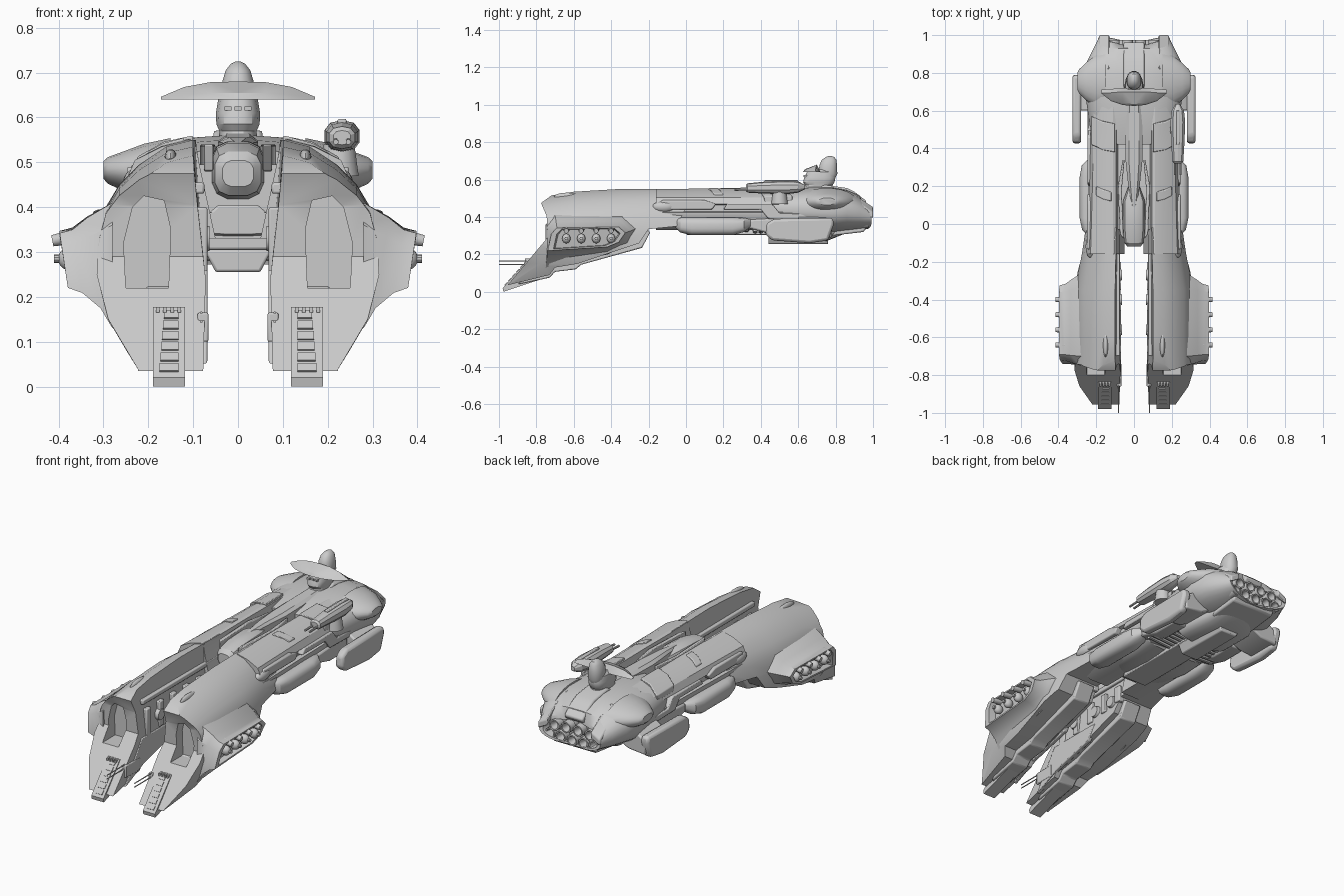
import bpy, bmesh, math
from mathutils import Vector

def finish(name, bm, mirror=False, bevel=0, angle=30):
    bmesh.ops.recalc_face_normals(bm, faces=bm.faces)
    me = bpy.data.meshes.new(name)
    bm.to_mesh(me)
    bm.free()
    ob = bpy.data.objects.new(name, me)
    bpy.context.collection.objects.link(ob)
    shade(ob, angle)
    if bevel:
        b = ob.modifiers.new("bevel", 'BEVEL')
        b.width, b.segments, b.limit_method = bevel, 2, 'ANGLE'
    if mirror:
        ob.modifiers.new("mirror", 'MIRROR')
    return ob

def shade(ob, angle=30):
    for p in ob.data.polygons:
        p.use_smooth = True
    ob.data.set_sharp_from_angle(angle=math.radians(angle))

def loft(name, rings, **kw):
    bm = bmesh.new()
    vs = [[bm.verts.new(p) for p in r] for r in rings]
    n = len(rings[0])
    for a, b in zip(vs, vs[1:]):
        for i in range(n):
            bm.faces.new((a[i], a[(i + 1) % n], b[(i + 1) % n], b[i]))
    bm.faces.new(vs[0])
    bm.faces.new(vs[-1])
    return finish(name, bm, **kw)

def prism(name, poly, axis, a, b, **kw):
    # extrude a 2D polygon: axis x -> (y,z), y -> (x,z), z -> (x,y)
    put = {'x': lambda p, t: (t, p[0], p[1]), 'y': lambda p, t: (p[0], t, p[1]),
           'z': lambda p, t: (p[0], p[1], t)}[axis]
    return loft(name, [[put(p, a) for p in poly], [put(p, b) for p in poly]], **kw)

def box(name, x, y, z, **kw):
    return prism(name, [(x[0], y[0]), (x[1], y[0]), (x[1], y[1]), (x[0], y[1])], 'z', *z, **kw)

def oval(c, rx, rz, n=20, e=2.0):
    # superellipse in two axes
    out = []
    for i in range(n):
        t = 2 * math.pi * (i + .5) / n
        s, k = math.sin(t), math.cos(t)
        out.append((c[0] + rx * math.copysign(abs(k) ** (2 / e), k),
                    c[1] + rz * math.copysign(abs(s) ** (2 / e), s)))
    return out

def body(name, secs, n=20, e=2.0, **kw):
    # rings along y: (y, cx, cz, rx, rz)
    return loft(name, [[(x, y, z) for x, z in oval((cx, cz), rx, rz, n, e)]
                       for y, cx, cz, rx, rz in secs], **kw)

def tube(name, p, q, r1, r2=None, n=12, **kw):
    p, q = Vector(p), Vector(q)
    rot = (q - p).to_track_quat('Z', 'Y')
    ring = lambda c, r: [c + rot @ Vector((x, y, 0)) for x, y in oval((0, 0), r, r, n)]
    return loft(name, [ring(p, r1), ring(q, r2 or r1)], **kw)

def ball(name, c, r, **kw):
    bm = bmesh.new()
    bmesh.ops.create_uvsphere(bm, u_segments=20, v_segments=12, radius=1)
    for v in bm.verts:
        v.co = Vector(c) + Vector(v.co[i] * r[i] for i in range(3))
    return finish(name, bm, **kw)

def boolean(ob, cutter, op):
    m = ob.modifiers.new("cut", 'BOOLEAN')
    m.object, m.operation, m.solver = cutter, op, 'EXACT'
    bpy.context.view_layer.objects.active = ob
    bpy.ops.object.modifier_apply(modifier=m.name)
    bpy.data.objects.remove(cutter)
    shade(ob)

# Forward prongs: swept cross-section trimmed by the side profile
outline = [(.08, -.05), (.20, -.05), (.225, .04), (.29, .15), (.315, .25), (.31, .33), (.295, .40),
           (.265, .45), (.22, .495), (.16, .535), (.10, .55), (.09, .42), (.072, .24)]
def prong_ring(y, sx, dz):
    return [(.07 + (x - .07) * sx, y, z + dz * max(0, (z - .3) / .25)) for x, z in outline]
prong = loft("prong", [prong_ring(-1, .99, -.05), prong_ring(-.78, 1, -.045), prong_ring(-.6, 1, -.015),
                       prong_ring(-.35, 1, 0), prong_ring(-.15, .86, 0), prong_ring(.03, .76, 0)])
side = [(-.775, .475), (-.745, .405), (-.74, .29), (-.955, .035), (-.73, .09), (-.70, .13), (-.58, .15),
        (-.25, .26), (-.20, .335), (-.05, .35), (0, .45), (-.03, .6), (-.6, .6)]
boolean(prong, prism("side_trim", side, 'x', -.1, .5), 'INTERSECT')
boolean(prong, prism("intake_cut", [(.155, .22), (.25, .22), (.255, .32), (.235, .40), (.21, .425), (.165, .415),
                                    (.15, .35)], 'y', -1.0, -.69), 'DIFFERENCE')
prong.modifiers.new("mirror", 'MIRROR')

# Keels and front feet with steps
prism("prong_keel", [(-.90, .04), (-.73, .075), (-.70, .107), (-.59, .12), (-.56, .145), (-.235, .235), (-.19, .32),
                     (-.3, .36), (-.7, .22)], 'x', .105, .205, mirror=True, bevel=.006)
prism("prong_lower_rail", [(-.86, .05), (-.70, .12), (-.45, .18), (-.4, .26), (-.72, .26)], 'x', .068, .09,
      mirror=True, bevel=.004)
prism("front_foot", [(-.976, 0), (-.98, .02), (-.84, .178), (-.80, .17), (-.75, .075)], 'x', .118, .19, mirror=True)
for i in range(6):
    def slope(t, h):
        return (-.98 + .14 * t - .73 * h, .02 + .158 * t + .684 * h)
    a, b = .08 + i * .15, .19 + i * .15
    prism("foot_step", [slope(a, -.005), slope(a, .004), slope(b, .004), slope(b, -.005)], 'x',
          .133, .175 - i * .002, mirror=True)
for i in range(4):
    box("foot_stud", (.127 + i * .016, .135 + i * .016), (-.86, -.82), (.165, .178), mirror=True)

# Inner nose guns and inner wall machinery
box("nose_gun_block", (.066, .09), (-.86, -.74), (.10, .165), mirror=True, bevel=.004)
for z in (.145, .165):
    tube("nose_gun", (.082, -.85, z), (.082, -1.0, z), .003, n=6, mirror=True)
for i in range(5):
    box("inner_rib", (.068, .10), (-.68 + i * .11, -.64 + i * .11), (.25 + i * .015, .40), mirror=True, bevel=.005)
for y in (-.56, -.40, -.27):
    tube("inner_drum", (.09, y, .33), (.064, y, .33), .035, .028, n=16, mirror=True)
box("inner_ledge", (.075, .12), (-.70, -.05), (.43, .455), mirror=True, bevel=.005)

# Broadside gun pods with hollow mouths
mouth = [(-.74, .22), (-.72, .31), (-.69, .342), (-.36, .347), (-.325, .315), (-.36, .265), (-.42, .24)]
root = [(-.75, .13), (-.75, .36), (-.70, .41), (-.34, .41), (-.26, .34), (-.29, .26), (-.42, .20)]
def pod_ring(x, t, s=1.0, lean=.15):
    pts = [(a[0] + (b[0] - a[0]) * t, a[1] + (b[1] - a[1]) * t) for a, b in zip(root, mouth)]
    cy, cz = sum(p[0] for p in pts) / 7, sum(p[1] for p in pts) / 7
    return [(x + lean * (z - cz), cy + (y - cy) * s, cz + (z - cz) * s) for y, z in pts]
loft("broadside_pod", [pod_ring(.28, 0, 1, 0), pod_ring(.325, .5), pod_ring(.36, .88), pod_ring(.39, 1),
                       pod_ring(.39, 1, .86), pod_ring(.355, 1, .82)], mirror=True, angle=40)
for i in range(4):
    y = -.64 + i * .08
    ball("broadside_turret", (.375, y, .285), (.026, .022, .026), mirror=True)
    tube("broadside_barrel", (.37, y, .285), (.41, y, .285), .009, n=10, mirror=True)
    tube("broadside_hood", (.33, y, .342), (.414, y, .325), .02, .013, n=12, mirror=True)

# Small blisters on top of the prongs
ball("prong_blister", (.15, -.635, .508), (.014, .07, .022), mirror=True)
ball("shoulder_scoop", (.23, -.12, .455), (.026, .06, .03), mirror=True)

# Middle hull halves with the dorsal channel between them
hull = lambda y, xo, zt: [(x, y, z) for x, z in [
    (.05, .33), (.16, .33), (xo - .03, .355), (xo, .41), (xo, .425), (xo - .025, .43), (xo - .025, .465),
    (xo - .005, .47), (xo - .02, .505), (.17, zt - .015), (.11, zt), (.095, zt - .005), (.085, .49)]]
loft("mid_hull", [hull(-.16, .25, .55), hull(.2, .24, .552), hull(.45, .235, .55), hull(.62, .235, .55)], mirror=True)
box("channel_floor", (-.1, .1), (-.03, .62), (.33, .495))
# Sloping deck plates that follow the hull top
loft("deck_plate", [[(x, y + dy, z) for x, dy, z in ((.10, 0, .50), (.10, 0, .56), (.165, .01, .546),
     (.225, .04, .512), (.225, .04, .48))] for y in (.38, .53)], mirror=True, bevel=.004)
loft("fore_deck_plate", [[(.12, y, .5), (.12, y, .555), (.165, y + .01, .543), (.20, y + .03, .525), (.20, y + .03, .5)]
     for y in (.12, .17)], mirror=True, bevel=.004)
prism("side_armor", [(-.15, .44), (-.13, .49), (.10, .49), (.16, .47), (.14, .44)], 'x', .20, .248,
      mirror=True, bevel=.006)
prism("side_strip", [(.20, .44), (.22, .47), (.46, .47), (.50, .42), (.66, .42), (.66, .385), (.44, .39), (.40, .44)],
      'x', .18, .245, mirror=True, bevel=.005)
for i in range(5):
    tube("belly_pipe", (.06, .37 + i * .03, .325), (.21, .37 + i * .03, .335), .014, n=10, mirror=True)

# Central nose: stacked lower keel and upper cockpit
for nm, z0, z1, w0, w1, y0, y1 in (
        ("lower_keel", .255, .305, .05, .075, .44, .76), ("mid_keel", .305, .335, .075, .068, .0, .5),
        ("upper_keel", .335, .372, .06, .08, -.02, .4), ("keel_brow", .372, .405, .08, .045, -.05, .4)):
    prism(nm, [(-w0, z0), (w0, z0), (w1, z1), (-w1, z1)], 'y', y0, y1, bevel=.006)
body("cockpit_nose", [(-.12, 0, .475, .035, .03), (-.10, 0, .475, .053, .05), (-.02, 0, .48, .06, .064),
                      (.12, 0, .49, .06, .058), (.2, 0, .49, .03, .04)], n=12, e=3)
loft("dorsal_spine", [[(-w, y, .48), (w, y, .48), (w, y, z - .012), (w * .6, y, z), (-w * .6, y, z), (-w, y, z - .012)]
     for y, w, z in ((.08, .012, .545), (.2, .03, .555), (.34, .045, .557), (.48, .045, .56), (.66, .04, .565))])
prism("spine_rail", [(.055, -.08), (.075, -.05), (.085, .2), (.06, .34), (.05, .34), (.065, .18)], 'z', .48, .54,
      mirror=True, bevel=.004)
body("belly", [(-.05, 0, .365, .10, .025), (.05, 0, .355, .17, .035), (.2, 0, .35, .19, .04), (.33, 0, .355, .19, .035),
               (.36, 0, .37, .18, .025)], e=3)
body("stern_belly", [(.50, 0, .36, .15, .03), (.54, 0, .34, .16, .06), (.75, 0, .33, .15, .06),
                     (.86, 0, .345, .11, .03)], e=3)

# Side nacelles and rear outriggers
body("side_nacelle", [(-.055, .23, .365, .02, .025), (-.03, .23, .357, .045, .04), (.03, .235, .35, .053, .048),
                      (.25, .235, .35, .053, .048), (.31, .23, .358, .047, .038), (.345, .22, .368, .02, .02)],
     e=2.8, mirror=True)
prism("outrigger", [(.425, .305), (.43, .365), (.47, .39), (.785, .395), (.79, .36), (.76, .275), (.66, .26),
                    (.46, .275)], 'x', .28, .326, mirror=True, bevel=.014)
prism("outrigger_arm", [(.12, .34), (.2, .30), (.30, .29), (.31, .36), (.25, .40), (.12, .42)], 'y', .60, .78,
      mirror=True, bevel=.008)
prism("outrigger_root", [(.30, .35), (.32, .385), (.6, .40), (.6, .31), (.45, .31)], 'x', .15, .235,
      mirror=True, bevel=.01)

# Stern shell, hollow at the rear around the engines
def stern(y, hw, zb, zt, tilt=0):
    return [(x, y + tilt * (abs(x) * .25 - .03 + (.42 - z) * .2), z)
            for x, z in oval((0, (zb + zt) / 2), hw, (zt - zb) / 2, 32, 2.4)]
loft("stern_shell", [stern(.42, .20, .36, .53), stern(.52, .235, .33, .55), stern(.66, .255, .32, .56),
                     stern(.78, .268, .31, .56), stern(.86, .25, .32, .545), stern(.93, .215, .325, .515),
                     stern(.97, .185, .335, .475, 1), stern(.97, .165, .345, .455, 1), stern(.90, .155, .35, .45)])
loft("stern_shoulder", [[(x, y, z) for y, z in oval((.755, zc), ry, rz, 20)] for x, ry, rz, zc in
     ((.15, .16, .075, .48), (.21, .135, .062, .48), (.255, .10, .045, .48), (.29, .065, .03, .482), (.30, .045, .02, .483))],
     mirror=True)
loft("stern_horn", [[(.10 + d, y, z - h), (.155 + d, y, z - h * 1.8), (.155 + d, y, z - .03), (.10 + d, y, z)]
     for y, d, z, h in ((.82, .03, .548, .05), (.92, .03, .51, .045), (1.0, .03, .455, .035))], mirror=True, bevel=.006)
prism("stern_cap", [(.70, .55), (.74, .572), (.86, .555), (.90, .535), (.965, .485), (.95, .46), (.8, .5)],
      'x', -.055, .055, bevel=.008)
prism("stern_jaw", [(.78, .30), (.95, .32), (.965, .345), (.80, .36)], 'x', -.13, .13, bevel=.008)
for x, z in [(.035, .425), (.105, .42), (.0, .365), (.068, .367), (.13, .37)]:
    for s in ((1, -1) if x else (1,)):
        c = (s * x, z)
        loft("engine_nozzle", [[(a, y, b) for a, b in oval(c, r, r, 16)] for y, r in
             ((.86, .024), (.93, .024), (.935, .031), (.975, .029), (.975, .022), (.93, .015))])

# Command tower, swept wing and head
loft("tower_neck", [[(x, y, z) for x, y in oval((0, cy), rx, ry, 16, 2.6)] for z, rx, ry, cy in
     ((.53, .045, .09, .71), (.57, .042, .075, .71), (.585, .049, .085, .71), (.61, .05, .085, .715),
      (.64, .045, .075, .72), (.655, .03, .05, .73))])
loft("tower_wing", [[(x, y0, .64), (x, y0 + .01, z0), (x, y1 - .02, z1), (x, y1, .64)] for x, y0, y1, z0, z1 in
     ((0, .625, .72, .655, .68), (.06, .63, .72, .655, .679), (.12, .65, .715, .65, .668), (.172, .69, .712, .643, .646))],
     mirror=True)
loft("tower_head", [[(x, y, z) for x, y in oval((0, cy), rx, ry, 16, 2.3)] for z, rx, ry, cy in
     ((.60, .03, .04, .755), (.63, .04, .05, .76), (.675, .037, .048, .76), (.705, .028, .04, .765),
      (.72, .016, .024, .77), (.725, .005, .01, .77))])
for i in range(-1, 2):
    box("tower_window", (i * .022 - .008, i * .022 + .008), (.628, .66), (.615, .625))

# Single deck turret on the right side
body("turret_body", [(.32, .232, .555, .02, .016), (.33, .232, .555, .03, .025), (.42, .232, .557, .036, .032),
                     (.54, .232, .558, .041, .036), (.60, .232, .56, .034, .03), (.635, .232, .56, .012, .012)],
     n=10, e=2.4, angle=20)
tube("turret_base", (.225, .50, .47), (.225, .50, .54), .045, .035, n=16)
box("turret_ridge", (.222, .242), (.42, .60), (.585, .597), bevel=.004)
for x in (.218, .246):
    tube("turret_barrel", (x, .38, .55), (x, .26, .545), .006, n=8)
